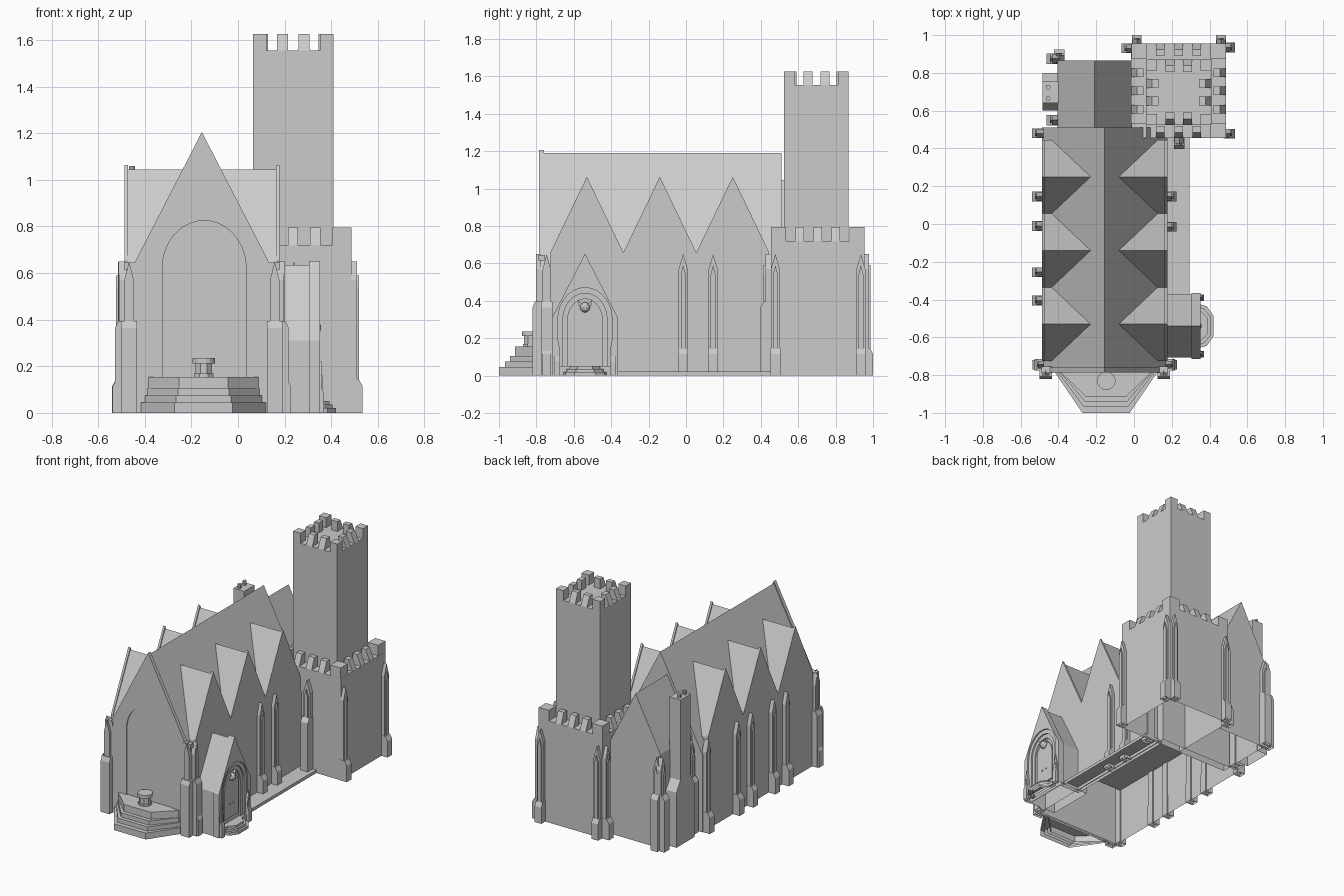
import bpy, bmesh, math
from mathutils import Matrix, Vector

if "Cube" in bpy.data.objects:
    bpy.data.objects.remove(bpy.data.objects["Cube"])


def add_prism(bm, pts, axis, a, b, mat=None):
    """Extrude a 2D profile along an axis from a to b."""
    place = {'x': lambda u, v, t: (t, u, v),
             'y': lambda u, v, t: (u, t, v),
             'z': lambda u, v, t: (u, v, t)}[axis]
    mat = mat or Matrix()
    lo = [bm.verts.new(mat @ Vector(place(u, v, a))) for u, v in pts]
    hi = [bm.verts.new(mat @ Vector(place(u, v, b))) for u, v in pts]
    n = len(pts)
    bm.faces.new(lo)
    bm.faces.new(hi)
    for i in range(n):
        bm.faces.new((lo[i], lo[(i + 1) % n], hi[(i + 1) % n], hi[i]))


def finish(name, bm):
    bmesh.ops.recalc_face_normals(bm, faces=bm.faces)
    me = bpy.data.meshes.new(name)
    bm.to_mesh(me)
    bm.free()
    ob = bpy.data.objects.new(name, me)
    bpy.context.collection.objects.link(ob)
    return ob


def prism(name, pts, axis, a, b):
    bm = bmesh.new()
    add_prism(bm, pts, axis, a, b)
    return finish(name, bm)


def rect(u0, u1, v0, v1):
    return [(u0, v0), (u1, v0), (u1, v1), (u0, v1)]


def box(name, x0, x1, y0, y1, z0, z1):
    return prism(name, rect(x0, x1, y0, y1), 'z', z0, z1)


def gable(c, half, eaves, apex, base=0.0):
    return [(c - half, base), (c + half, base), (c + half, eaves), (c, apex), (c - half, eaves)]


def arch(c, half, base, spring, top, n=14):
    arc = [(c + half * math.cos(math.pi * i / n), spring + (top - spring) * math.sin(math.pi * i / n))
           for i in range(n + 1)]
    return [(c - half, base), (c + half, base)] + arc


def cylinder(name, x, y, r, z0, z1, n=16):
    pts = [(x + r * math.cos(2 * math.pi * (i + .5) / n), y + r * math.sin(2 * math.pi * (i + .5) / n))
           for i in range(n)]
    return prism(name, pts, 'z', z0, z1)


def cut(ob, pts, axis, a, b):
    cutter = prism("cutter", pts, axis, a, b)
    cutter.hide_render = True
    m = ob.modifiers.new("recess", 'BOOLEAN')
    m.operation, m.object, m.solver = 'DIFFERENCE', cutter, 'EXACT'
    bpy.context.view_layer.objects.active = ob
    bpy.ops.object.modifier_apply(modifier=m.name)
    bpy.data.objects.remove(cutter)


def coping(name, c, half, eaves, apex, t, axis, a, b):
    """Raised strip that follows the two slopes of a gable."""
    prism(name, [(c - half, eaves - t), (c - half, eaves + t), (c, apex + t), (c + half, eaves + t),
                 (c + half, eaves - t), (c, apex - t)], axis, a, b)


def battlement(name, cx, cy, half, z, h, n, corner, w):
    """Square corner blocks with outward-sloping merlons between them."""
    bm = bmesh.new()
    gap = (2 * half - 2 * corner - (n - 2) * w) / (n - 1)
    prof = [(half, z), (half - .03, z + h), (half - .065, z + h), (half - .065, z)]
    for k in range(4):
        mat = Matrix.Translation((cx, cy, 0)) @ Matrix.Rotation(k * math.pi / 2, 4, 'Z')
        add_prism(bm, rect(half - corner, half, half - corner, half), 'z', z, z + h, mat)
        for i in range(n - 2):
            s = -half + corner + gap + i * (w + gap)
            add_prism(bm, prof, 'y', s, s + w, mat)
    finish(name, bm)


def buttress(x, y, deg, h=.13, d=.05, w=.026, top=.65, shaft=.92, panel=True):
    """Stepped foot, pointed shaft and a raised lancet panel, facing outward."""
    mat = Matrix.Translation((x, y, 0)) @ Matrix.Rotation(math.radians(deg), 4, 'Z')
    bm = bmesh.new()
    foot = [(-.01, 0), (d, 0), (d, h - .015), (d * .65, h + .015), (-.01, h + .015)]
    add_prism(bm, foot, 'y', -w, w, mat)
    add_prism(bm, gable(0, w * shaft, top - .08, top), 'x', -.01, d * .5, mat)
    if panel:
        add_prism(bm, gable(0, w * .5, top - .11, top - .06), 'x', 0, d * .68, mat)
    finish("buttress", bm)


# nave with gabled front wall and arched recess
NX, NH = -.155, .3325
prism("nave", gable(NX, NH, .545, 1.19), 'y', -.77, .51)
front = prism("front_wall", gable(NX, NH, .56, 1.205), 'y', -.785, -.76)
cut(front, arch(-.145, .18, .155, .62, .825, 20), 'y', -.85, -.778)
for s in (-1, 1):
    x = NX + s * .305
    box("kneeler", x - .03, x + .03, -.79, -.755, .615, .645)

# cross gables on both sides, with coping strips
for y in (-.53, -.14, .25):
    prism("cross_gable", gable(y, .195, .645, 1.045, .4), 'x', NX - NH, NX + NH)
    for s in (-1, 1):
        e = NX + s * NH
        coping("gable_coping", y, .195, .645, 1.05, .013, 'x', *sorted((e, e - s * .015)))

# rear wing
prism("rear_wing", gable(-.21, .195, .665, 1.045), 'y', .45, .865)

# two-stage tower
box("tower_base", -.015, .487, .455, .955, 0, .72)
battlement("tower_base_battlement", .236, .705, .25, .72, .075, 5, .08, .045)
box("tower_shaft", .0645, .4095, .525, .87, .7, 1.555)
battlement("tower_shaft_battlement", .237, .6975, .1725, 1.555, .07, 4, .058, .047)

# chimney: wide breast, sloped shoulders, stack and pots
prism("chimney", [(.60, 0), (.80, 0), (.80, .39), (.755, .46), (.755, 1.03), (.64, 1.03), (.64, .46), (.60, .39)],
      'x', -.485, -.40)
for y in (.665, .725):
    cylinder("chimney_pot", -.455, y, .013, 1.02, 1.06, 8)

# buttresses along nave, wing and tower
for y in (.145, -.015):
    buttress(.175, y, 0)
for y in (.145, -.01, -.255, -.405, .48):
    buttress(-.49, y, 180)
for x, y, d in ((.485, .935, 0), (.485, .478, 0), (.015, .955, 90), (.46, .955, 90), (-.015, .93, 180)):
    buttress(x, y, d, d=.045 if d == 90 else .05)
for x, y, d in ((.24, .455, -90), (-.395, .865, 90), (-.405, .875, 180), (-.405, .55, 180)):
    buttress(x, y, d, h=.38, d=.058, w=.028)
# heavier corner buttresses at the front
for s, d in ((-1, 180), (1, 0)):
    e = NX + s * NH
    buttress(e, -.745, d, h=.38, d=.04, w=.03, shaft=.7, panel=False)
    buttress(e, -.745, d, h=.13, d=.05, w=.024, shaft=.5, panel=False)
    buttress(e - s * .02, -.785, -90, h=.38, d=.035, w=.034, shaft=.6, panel=False)

# porch with nested door arches
PY = -.54
prism("porch", gable(PY, .168, .31, .635), 'x', .1, .312)
porch = prism("porch_front", gable(PY, .176, .31, .652), 'x', .305, .352)
for half, top, depth in ((.145, .47, .01), (.118, .44, .02), (.092, .41, .03)):
    cut(porch, arch(PY, half, .05, .30, top), 'x', .352 - depth, .4)
prism("door", arch(PY, .078, .08, .29, .385), 'x', .31, .328)
for y in (-.69, -.39):
    buttress(.348, y, 0, h=.09, d=.022, w=.017, top=.22)
# carved head above the door and door knobs
bm = bmesh.new()
bmesh.ops.create_icosphere(bm, subdivisions=2, radius=.028,
                           matrix=Matrix.Translation((.33, PY, .365)))
for s in (-1, 1):
    add_prism(bm, [(PY + s * .012, .375), (PY + s * .034, .375), (PY + s * .034, .402)], 'x', .325, .34)
    add_prism(bm, rect(PY + s * .018 - .005, PY + s * .018 + .005, .172, .182), 'x', .32, .333)
finish("door_ornaments", bm)

# stepped half-octagon at the porch
for i, z in enumerate((.02, .035, .05)):
    o = i * .014
    prism("porch_step", [(.33, PY - .12 + o), (.385 - o, PY - .105 + o), (.42 - o, PY - .055 + o / 2),
                         (.42 - o, PY + .055 - o / 2), (.385 - o, PY + .105 - o), (.33, PY + .12 - o)], 'z', 0, z)

# low terrace beside the nave
box("terrace", .15, .295, -.40, .47, 0, .022)

# front platform in tapering steps
FX = -.148
for y, hw, hn, z in ((-1.0, .268, .125, .045), (-.968, .252, .117, .075),
                     (-.942, .24, .11, .105), (-.915, .236, .105, .155)):
    prism("platform_step", [(FX - hw, -.77), (FX - hw, -.79), (FX - hn, y), (FX + hn, y),
                            (FX + hw, -.79), (FX + hw, -.77)], 'z', 0, z)

# font on the platform
cylinder("font_base", -.147, -.83, .046, .155, .168, 8)
cylinder("font_stem", -.147, -.83, .039, .16, .215, 8)
cylinder("font_basin", -.147, -.83, .049, .212, .235, 16)

# the building is an open shell underneath: drop faces lying on the ground
for ob in bpy.context.collection.objects:
    bm = bmesh.new()
    bm.from_mesh(ob.data)
    ground = [f for f in bm.faces if all(v.co.z < 1e-4 for v in f.verts)]
    bmesh.ops.delete(bm, geom=ground, context='FACES')
    bm.to_mesh(ob.data)
    bm.free()
